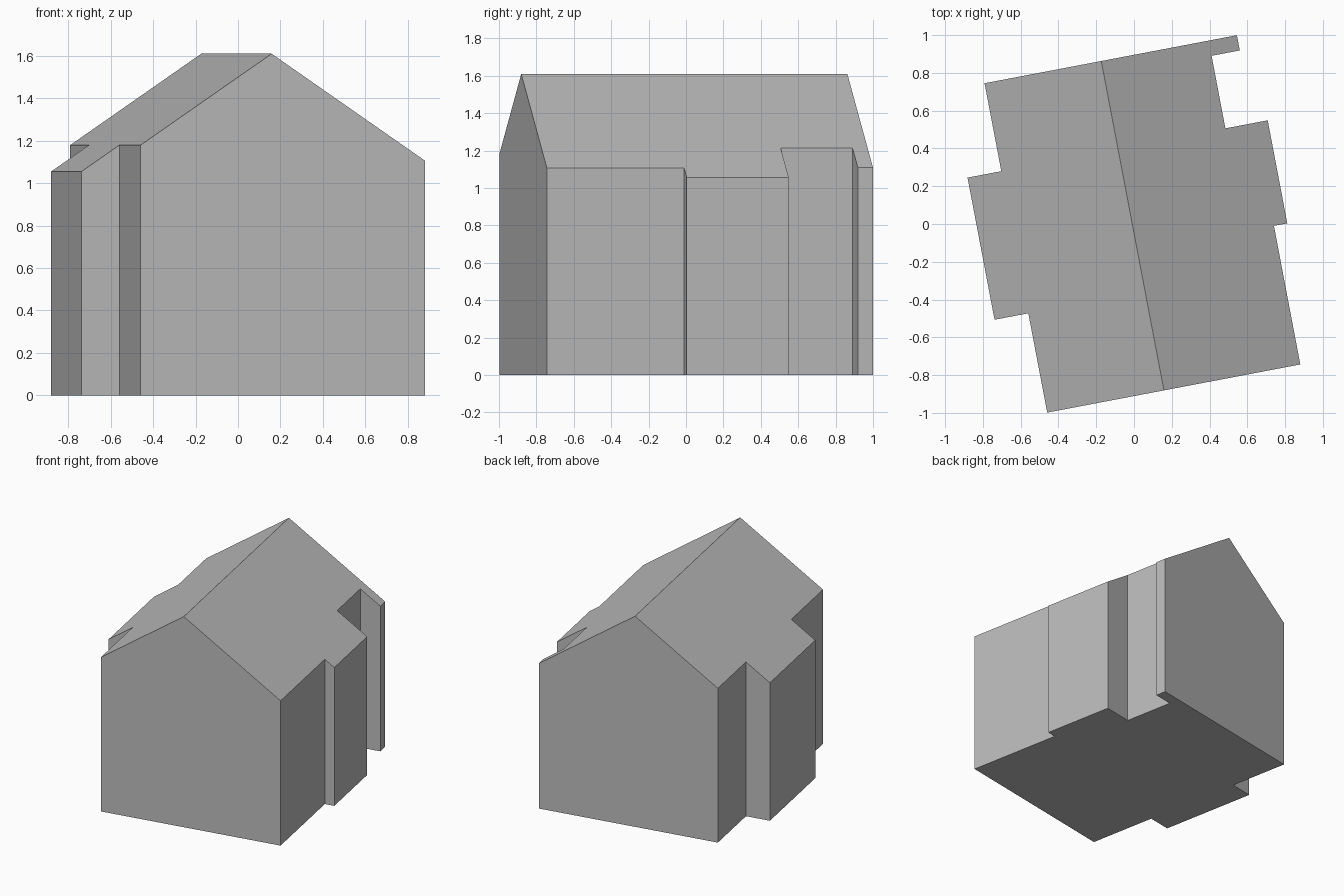
import bpy
import bmesh
from math import radians
from mathutils import Matrix

cube = bpy.data.objects.get("Cube")
if cube:
    bpy.data.objects.remove(cube, do_unlink=True)

# One flat grey for walls and roof
grey = bpy.data.materials.new("plain grey")
grey.use_nodes = True
grey.diffuse_color = (0.5, 0.5, 0.5, 1)
grey.node_tree.nodes["Principled BSDF"].inputs["Base Color"].default_value = (0.5, 0.5, 0.5, 1)

RIDGE_X, RIDGE_Z, PITCH = -0.009, 1.61, 0.685
FRONT, BACK = -0.895, 0.88

# Footprint halves in the house's own axes, each running from front to back
right_side = [(0.726, FRONT), (0.726, -0.148), (0.798, -0.148), (0.798, 0.407),
              (0.57, 0.407), (0.57, 0.798), (0.722, 0.798), (0.722, BACK)]
left_side = [(-0.638, FRONT), (-0.638, -0.36), (-0.82, -0.36), (-0.82, 0.406),
             (-0.638, 0.406), (-0.638, BACK)]


def roof_height(x):
    return RIDGE_Z - PITCH * abs(x - RIDGE_X)


bm = bmesh.new()


def wall_points(outline):
    floor = [bm.verts.new((x, y, 0)) for x, y in outline]
    eaves = [bm.verts.new((x, y, roof_height(x))) for x, y in outline]
    return floor, eaves


right_floor, right_eaves = wall_points(right_side)
left_floor, left_eaves = wall_points(left_side)
ridge = [bm.verts.new((RIDGE_X, y, RIDGE_Z)) for y in (FRONT, BACK)]

# Stepped side walls
for floor, eaves in ((right_floor, right_eaves), (left_floor, left_eaves)):
    for i in range(len(floor) - 1):
        bm.faces.new((floor[i], floor[i + 1], eaves[i + 1], eaves[i]))

# Gable walls, roof slopes and floor
for end, peak in ((0, ridge[0]), (-1, ridge[1])):
    bm.faces.new((left_floor[end], right_floor[end], right_eaves[end], peak, left_eaves[end]))
for eaves in (right_eaves, left_eaves):
    bm.faces.new(eaves + ridge[::-1])
bm.faces.new(right_floor + left_floor[::-1])

bmesh.ops.recalc_face_normals(bm, faces=bm.faces)

# Turn the house on its plot
bm.transform(Matrix.Rotation(radians(10.77), 4, "Z"))

mesh = bpy.data.meshes.new("house")
bm.to_mesh(mesh)
bm.free()
mesh.materials.append(grey)
house = bpy.data.objects.new("house", mesh)
bpy.context.collection.objects.link(house)
